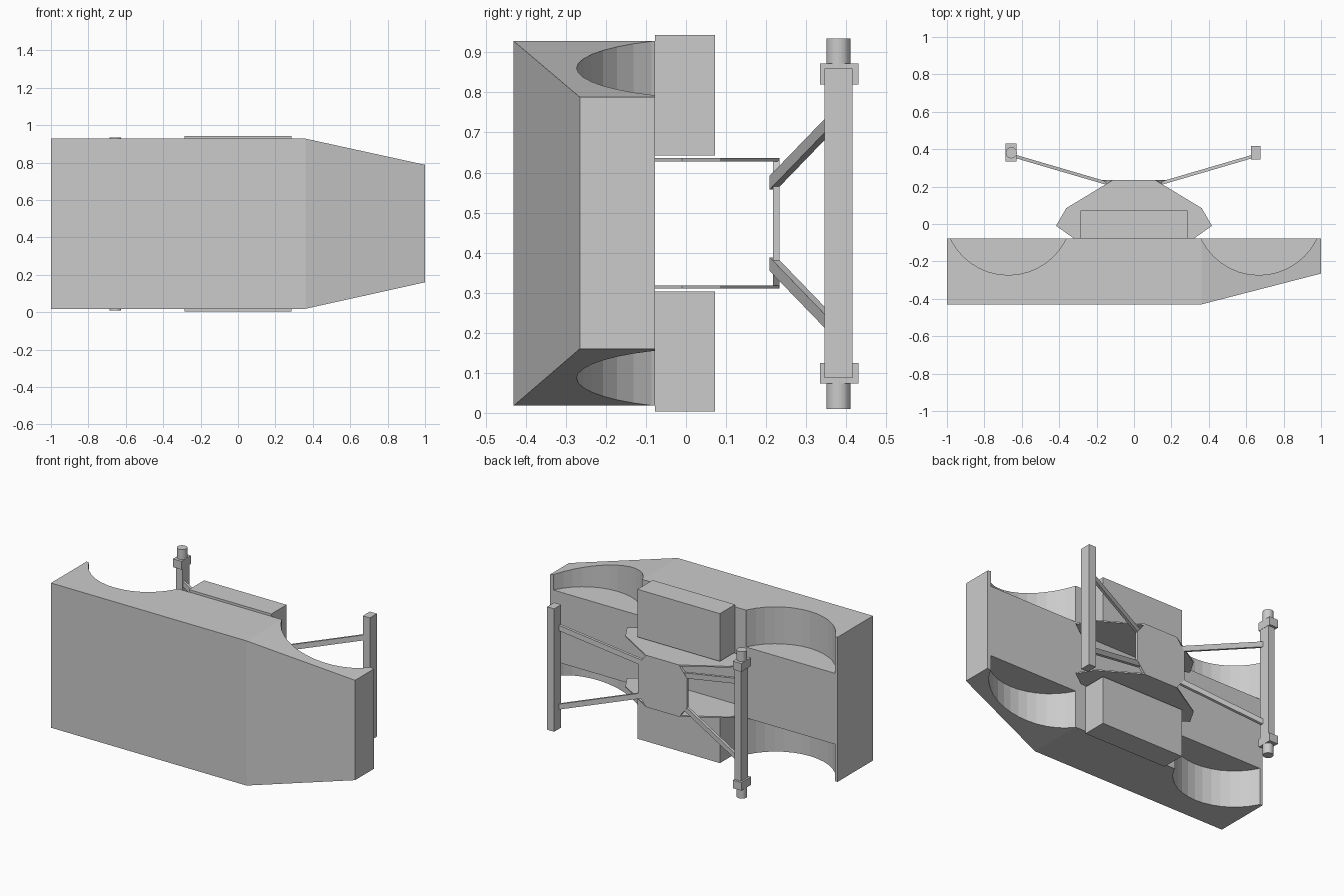
import bpy, bmesh
from math import cos, sin, pi
from mathutils import Vector

if "Cube" in bpy.data.objects:
    bpy.data.objects.remove(bpy.data.objects["Cube"])


def make(name, verts, faces):
    me = bpy.data.meshes.new(name)
    bm = bmesh.new()
    vs = [bm.verts.new(v) for v in verts]
    for f in faces:
        bm.faces.new([vs[i] for i in f])
    bmesh.ops.recalc_face_normals(bm, faces=bm.faces)
    bm.to_mesh(me)
    bm.free()
    ob = bpy.data.objects.new(name, me)
    bpy.context.collection.objects.link(ob)
    return ob


def loft(name, rings):
    """Closed solid through rings with equal point counts."""
    n = len(rings[0])
    verts = [p for r in rings for p in r]
    faces = [list(range(n)), list(range(len(verts) - n, len(verts)))]
    for k in range(len(rings) - 1):
        for i in range(n):
            j = (i + 1) % n
            faces.append([k*n + i, k*n + j, (k+1)*n + j, (k+1)*n + i])
    return make(name, verts, faces)


def prism(name, pts, z0, z1):
    return loft(name, [[(x, y, z) for x, y in pts] for z in (z0, z1)])


def box(name, x0, x1, y0, y1, z0, z1):
    return prism(name, [(x0, y0), (x1, y0), (x1, y1), (x0, y1)], z0, z1)


def circle(cx, cy, r, n):
    return [(cx + r*cos(2*pi*i/n), cy + r*sin(2*pi*i/n)) for i in range(n)]


BACK, MID = -0.078, 0.473

# Hull with tapered nose
hull = loft("hull", [
    [(x, y, z0), (x, BACK, z0), (x, BACK, z1), (x, y, z1)]
    for x, y, z0, z1 in ((-1, -0.43, 0.018, 0.928),
                         (0.36, -0.43, 0.018, 0.928),
                         (1, -0.265, 0.16, 0.788))])

# Wheel wells
for x in (-0.672, 0.668):
    for z0, z1 in ((-0.2, 0.25), (0.696, 1.15)):
        cut = prism("wheel_well_cutter", circle(x, 0.07, 0.343, 40), z0, z1)
        cut.hide_render = True
        cut.hide_viewport = True
        mod = hull.modifiers.new("well", 'BOOLEAN')
        mod.operation = 'DIFFERENCE'
        mod.solver = 'EXACT'
        mod.object = cut

# Side tanks
box("lower_tank", -0.287, 0.287, BACK, 0.073, 0.003, 0.303)
box("upper_tank", -0.287, 0.287, BACK, 0.073, 0.643, 0.943)

# Bracket plates
half = [(0.32, BACK), (0.417, -0.01), (0.362, 0.085), (0.115, 0.234)]
outline = half + [(-x, y) for x, y in reversed(half)]
prism("lower_bracket", outline, 0.31, 0.318)
prism("upper_bracket", outline, 0.628, 0.636)

# Octagonal end plate
octo = [(0.115, 0.31), (0.17, 0.38), (0.17, 0.566), (0.115, 0.636)]
octo += [(-x, z) for x, z in reversed(octo)]
loft("end_plate", [[(x, y, z) for x, z in octo] for y in (0.217, 0.234)])

# Splayed arms
for sx in (-1, 1):
    for sz in (-1, 1):
        rings = []
        for x, y, z in ((0.145, 0.218, 0.102), (0.64, 0.363, 0.252)):
            rings.append([(sx*x, y + dy, MID + sz*(z + dz))
                          for dy, dz in ((-.009, -.017), (.009, -.017),
                                         (.009, .017), (-.009, .017))])
        loft("arm", rings)

# Upright posts
box("right_post", 0.626, 0.675, 0.346, 0.416, 0.087, 0.86)
box("left_post", -0.675, -0.628, 0.346, 0.416, 0.087, 0.86)

# Clamp blocks and rod on the left post
box("lower_clamp", -0.686, -0.627, 0.334, 0.43, 0.073, 0.124)
box("upper_clamp", -0.686, -0.627, 0.334, 0.43, 0.82, 0.872)
for name, z0, z1 in (("lower_rod_end", 0.01, 0.08), ("upper_rod_end", 0.865, 0.934)):
    prism(name, circle(-0.656, 0.381, 0.03, 24), z0, z1)
